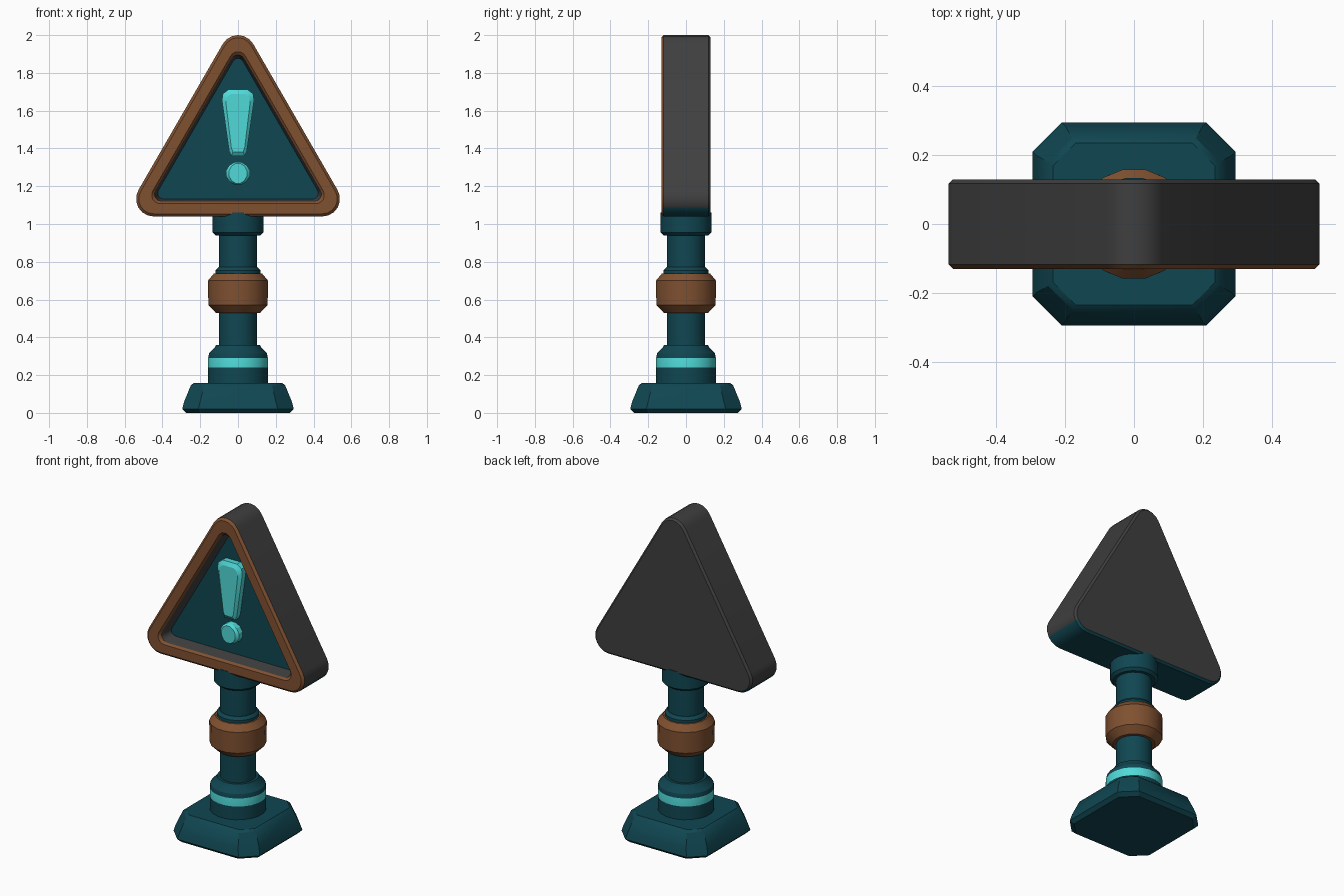
import bpy, bmesh, math
from math import sin, cos, pi

if "Cube" in bpy.data.objects:
    bpy.data.objects.remove(bpy.data.objects["Cube"])


def material(name, rgb):
    m = bpy.data.materials.new(name)
    m.diffuse_color = (*rgb, 1)
    m.use_nodes = True
    m.node_tree.nodes["Principled BSDF"].inputs["Base Color"].default_value = m.diffuse_color
    return m


TEAL, BROWN, GREY, CYAN = range(4)
MATS = [material("dark_teal", (0.0052, 0.062, 0.084)),
        material("rust_brown", (0.215, 0.082, 0.030)),
        material("charcoal", (0.050, 0.050, 0.050)),
        material("bright_cyan", (0.080, 0.700, 0.690))]


def loft(name, rings, paint):
    """Skin equal-length rings, cap both ends; paint(segment, normal) -> slot.
    Segment -1 is the first cap, len(rings) - 1 the last cap."""
    bm = bmesh.new()
    vs = [[bm.verts.new(p) for p in ring] for ring in rings]
    n = len(vs[0])
    seg = {bm.faces.new(vs[0]): -1, bm.faces.new(vs[-1]): len(rings) - 1}
    for i in range(len(vs) - 1):
        for j in range(n):
            k = (j + 1) % n
            seg[bm.faces.new((vs[i][j], vs[i][k], vs[i + 1][k], vs[i + 1][j]))] = i
    bmesh.ops.recalc_face_normals(bm, faces=bm.faces)
    bm.normal_update()
    for f, s in seg.items():
        f.material_index = paint(s, f.normal)
    me = bpy.data.meshes.new(name)
    bm.to_mesh(me)
    bm.free()
    for m in MATS:
        me.materials.append(m)
    ob = bpy.data.objects.new(name, me)
    bpy.context.collection.objects.link(ob)
    return ob


def lathe(name, profile, colour, sides=20, bands=()):
    """Turned part from (radius, z) points; bands are cyan segments."""
    rings = [[(r * cos(2 * pi * (j + .5) / sides), r * sin(2 * pi * (j + .5) / sides), z)
              for j in range(sides)] for r, z in profile]
    return loft(name, rings, lambda s, n: CYAN if s in bands else colour)


def square_ring(h, c, z):
    """Square of half-width h with corners cut by c."""
    a = h - c
    return [(h, -a, z), (h, a, z), (a, h, z), (-a, h, z),
            (-h, a, z), (-h, -a, z), (-a, -h, z), (a, -h, z)]


def triangle_ring(inradius, r, y, steps=6):
    """Upright equilateral triangle with rounded corners, facing y."""
    d = 2 * (inradius - r)
    pts = []
    for corner in range(3):
        a = pi / 2 + corner * 2 * pi / 3
        for i in range(steps + 1):
            b = a - pi / 3 + i * 2 * pi / 3 / steps
            pts.append((d * cos(a) + r * cos(b), y, 1.391 + d * sin(a) + r * sin(b)))
    return pts


def raised(name, outline, zc):
    """Bevelled glowing plate on the sign panel."""
    def ring(s, y):
        return [(x * s, y, zc + (z - zc) * (1 - (1 - s) * .5)) for x, z in outline]
    loft(name, [ring(1, -0.035), ring(1, -0.08), ring(.75, -0.095)], lambda s, n: CYAN)


# Base plinth
loft("base", [square_ring(.275, .08, 0), square_ring(.295, .085, .02),
              square_ring(.285, .085, .06), square_ring(.25, .07, .145),
              square_ring(.235, .065, .158)], lambda s, n: TEAL)

# Post and its collars
lathe("post", [(.102, .14), (.102, 1.0)], TEAL)
lathe("lower_collar", [(.16, .14), (.16, .24), (.16, .29), (.155, .315),
                       (.125, .345), (.118, .36)], TEAL, bands=(1,))
lathe("middle_ring", [(.12, .53), (.16, .57), (.162, .70), (.13, .738)], BROWN, 16)
lathe("middle_flange", [(.12, .72), (.12, .755), (.104, .772)], TEAL)
lathe("top_collar", [(.12, .94), (.136, .955), (.136, 1.06)], TEAL)


# Triangular sign: back, sides, front frame, recess walls, panel
def sign_paint(s, n):
    if s == 6:
        return TEAL
    if s in (2, 3, 4):
        return BROWN
    if s in (0, 1) and n.z < -0.4:
        return TEAL
    return GREY


loft("warning_sign", [triangle_ring(.339, .081, .13), triangle_ring(.351, .093, .118),
                      triangle_ring(.351, .093, -.118), triangle_ring(.337, .079, -.131),
                      triangle_ring(.283, .045, -.131), triangle_ring(.272, .040, -.118),
                      triangle_ring(.258, .030, -.045)], sign_paint)

# Exclamation mark
half = [(.035, 1.36), (.047, 1.385), (.085, 1.655), (.08, 1.69), (.05, 1.712)]
raised("mark_bar", half + [(-x, z) for x, z in reversed(half)], 1.53)
raised("mark_dot", [(.065 * cos(2 * pi * (i + .5) / 12), 1.268 + .062 * sin(2 * pi * (i + .5) / 12))
                    for i in range(12)], 1.268)

# Smooth the round parts, keep edges sharp
for ob in bpy.context.collection.objects:
    ob.select_set(True)
    bpy.context.view_layer.objects.active = ob
bpy.ops.object.shade_smooth_by_angle(angle=math.radians(28))
